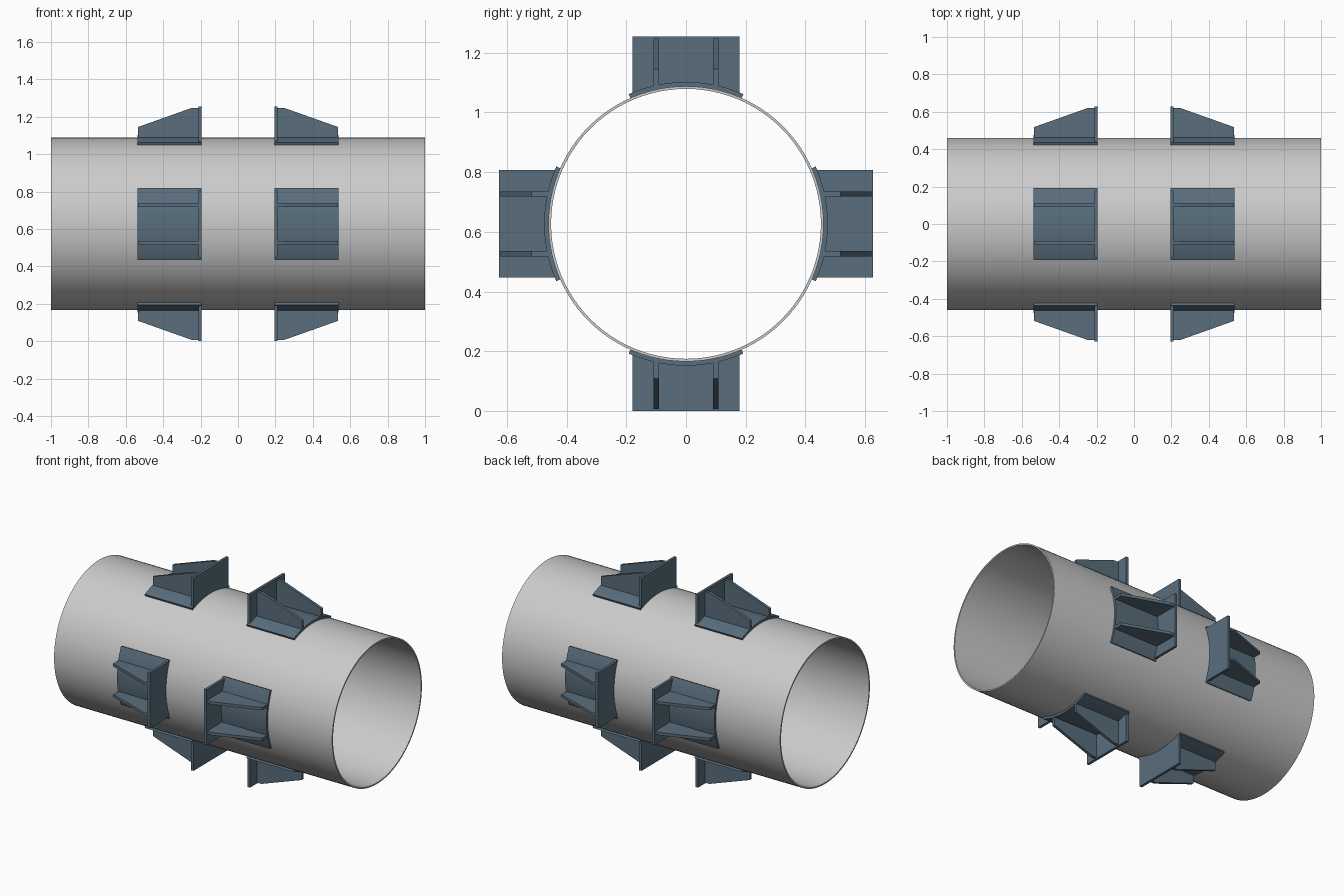
import bpy, bmesh, math
from mathutils import Vector, Matrix

if "Cube" in bpy.data.objects:
    bpy.data.objects.remove(bpy.data.objects["Cube"])

CZ = 0.627          # pipe axis height
R_OUT, R_IN, R_PAD = 0.461, 0.452, 0.475
X0, X1 = 0.195, 0.537   # bracket extent along the pipe

steel = bpy.data.materials.new("blue_steel")
steel.diffuse_color = (0.10, 0.155, 0.205, 1)
steel.use_nodes = True
steel.node_tree.nodes["Principled BSDF"].inputs["Base Color"].default_value = steel.diffuse_color


def finish(bm, name, mat=None, smooth=False):
    bmesh.ops.recalc_face_normals(bm, faces=bm.faces)
    me = bpy.data.meshes.new(name)
    bm.to_mesh(me)
    bm.free()
    ob = bpy.data.objects.new(name, me)
    bpy.context.collection.objects.link(ob)
    if mat:
        me.materials.append(mat)
    if smooth:
        bpy.ops.object.select_all(action='DESELECT')
        ob.select_set(True)
        bpy.context.view_layer.objects.active = ob
        bpy.ops.object.shade_smooth_by_angle(angle=math.radians(30))
    return ob


def prism(name, profile, sweep, place, smooth=False):
    """Extrude a closed outline along a vector, then place it."""
    bm = bmesh.new()
    face = bm.faces.new([bm.verts.new(p) for p in profile])
    ext = bmesh.ops.extrude_face_region(bm, geom=[face], use_keep_orig=True)
    moved = [v for v in ext["geom"] if isinstance(v, bmesh.types.BMVert)]
    bmesh.ops.translate(bm, verts=moved, vec=Vector(sweep))
    bmesh.ops.transform(bm, matrix=place, verts=bm.verts)
    return finish(bm, name, steel, smooth)


def arc(r, half, x, n=20):
    return [(x, r * math.sin(a), r * math.cos(a))
            for a in (half * (2 * i / n - 1) for i in range(n + 1))]


# Hollow pipe: four rings joined end to end
bm = bmesh.new()
N = 96
rings = [[bm.verts.new((x, r * math.sin(2 * math.pi * i / N),
                        CZ + r * math.cos(2 * math.pi * i / N))) for i in range(N)]
         for x, r in ((-1, R_OUT), (1, R_OUT), (1, R_IN), (-1, R_IN))]
for k in range(4):
    a, b = rings[k], rings[(k + 1) % 4]
    for i in range(N):
        j = (i + 1) % N
        bm.faces.new((a[i], a[j], b[j], b[i]))
finish(bm, "pipe", smooth=True)

# Cross-section outlines, drawn for a bracket on top of the pipe at +x
half = math.atan2(0.19, 0.43)
pad = arc(R_PAD, half, X0) + arc(R_OUT - 0.001, half, X0)[::-1]
plate_half = math.asin(0.18 / 0.472)
plate = arc(0.472, plate_half, X0) + [(X0, 0.18, 0.627), (X0, -0.18, 0.627)]
rib = [(X0 + 0.01, 0, 0.457), (X1 - 0.002, 0, 0.457), (X1 - 0.002, 0, 0.518),
       (0.245, 0, 0.621), (X0 + 0.01, 0, 0.621)]

# Eight brackets: four round the pipe, mirrored to both ends
for end, sx in (("right", 1), ("left", -1)):
    for q, side in enumerate(("top", "front", "bottom", "back")):
        place = (Matrix.Translation((0, 0, CZ))
                 @ Matrix.Rotation(q * math.pi / 2, 4, 'X')
                 @ Matrix.Diagonal((sx, 1, 1, 1)))
        tag = f"{side}_{end}"
        prism(f"saddle_pad_{tag}", pad, (X1 - X0, 0, 0), place, True)
        prism(f"stop_plate_{tag}", plate, (0.017, 0, 0), place)
        for n, y in enumerate((-0.1, 0.1)):
            prism(f"gusset_{tag}_{n + 1}", rib, (0, 0.018, 0),
                  place @ Matrix.Translation((0, y - 0.009, 0)))
